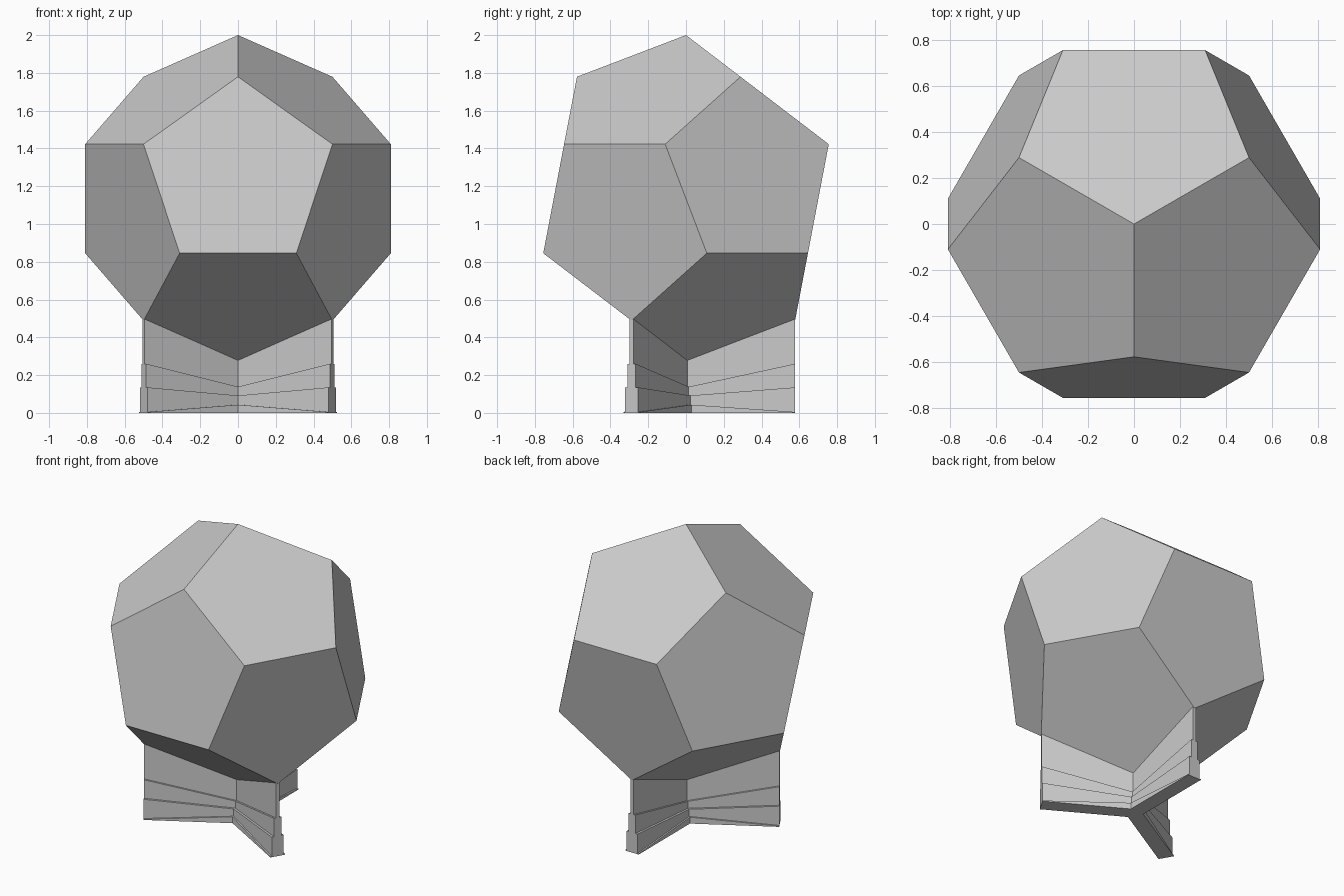
import bpy, bmesh, math
from mathutils import Matrix, Vector

if "Cube" in bpy.data.objects:
    bpy.data.objects.remove(bpy.data.objects["Cube"], do_unlink=True)

COLOUR = (0.6, 0.6, 0.6, 1)
grey = bpy.data.materials.new("plain grey")
grey.use_nodes = True
grey.diffuse_color = COLOUR
grey.node_tree.nodes["Principled BSDF"].inputs["Base Color"].default_value = COLOUR


def add_object(name, bm):
    bmesh.ops.recalc_face_normals(bm, faces=bm.faces)
    mesh = bpy.data.meshes.new(name)
    bm.to_mesh(mesh)
    bm.free()
    mesh.materials.append(grey)
    obj = bpy.data.objects.new(name, mesh)
    bpy.context.collection.objects.link(obj)
    return obj


# Dodecahedron balanced on one corner: cube corners plus three golden rectangles
phi = (1 + math.sqrt(5)) / 2
signs = (-0.5, 0.5)
corners = [Vector((x, y, z)) for x in signs for y in signs for z in signs]
for a in signs:
    for b in signs:
        p, q = a / phi, b * phi
        corners += [Vector((0, p, q)), Vector((p, q, 0)), Vector((q, 0, p))]

radius = math.sqrt(3) / 2
upright = Vector((1, 1, 1)).rotation_difference(Vector((0, 0, 1))).to_matrix()
corners = [upright @ c for c in corners]
# Turn it so that one of the upper corners points to the front
upper = sorted(corners, key=lambda c: c.z)[-2]
spin = Matrix.Rotation(-math.pi / 2 - math.atan2(upper.y, upper.x), 3, "Z")
lift = Vector((0, 0, 2 - radius))

bm = bmesh.new()
for c in corners:
    bm.verts.new(spin @ c + lift)
bmesh.ops.convex_hull(bm, input=bm.verts)
bmesh.ops.dissolve_limit(bm, angle_limit=0.02, verts=bm.verts, edges=bm.edges)
add_object("dodecahedron", bm)

# Three-armed stepped stand under the lower edges
REACH = 0.577
# Heights of each level: at the centre, at the arm tip
LEVELS = [(0, 0), (0.045, 0.005), (0.09, 0.135), (0.135, 0.26), (0.275, 0.497)]
HALF_WIDTHS = [0.05, 0.04, 0.025, 0.012]


def star_ring(bm, half, level):
    """Outline of the three arms: two tip corners and one inner corner each."""
    ring = []
    inner = half / math.sqrt(3)
    for k in range(3):
        turn = Matrix.Rotation(math.radians(90 + 120 * k), 3, "Z")
        for r, t in ((REACH, -half), (REACH, half), (inner, half)):
            z = level[0] + (level[1] - level[0]) * r / REACH
            ring.append(bm.verts.new(turn @ Vector((r, t, z))))
    return ring


bm = bmesh.new()
rings = []
for i, half in enumerate(HALF_WIDTHS):
    rings += [star_ring(bm, half, LEVELS[i]), star_ring(bm, half, LEVELS[i + 1])]
for low, high in zip(rings, rings[1:]):
    for i in range(len(low)):
        j = (i + 1) % len(low)
        bm.faces.new((low[i], low[j], high[j], high[i]))
bm.faces.new(rings[0][::-1])
add_object("three_arm_stand", bm)
